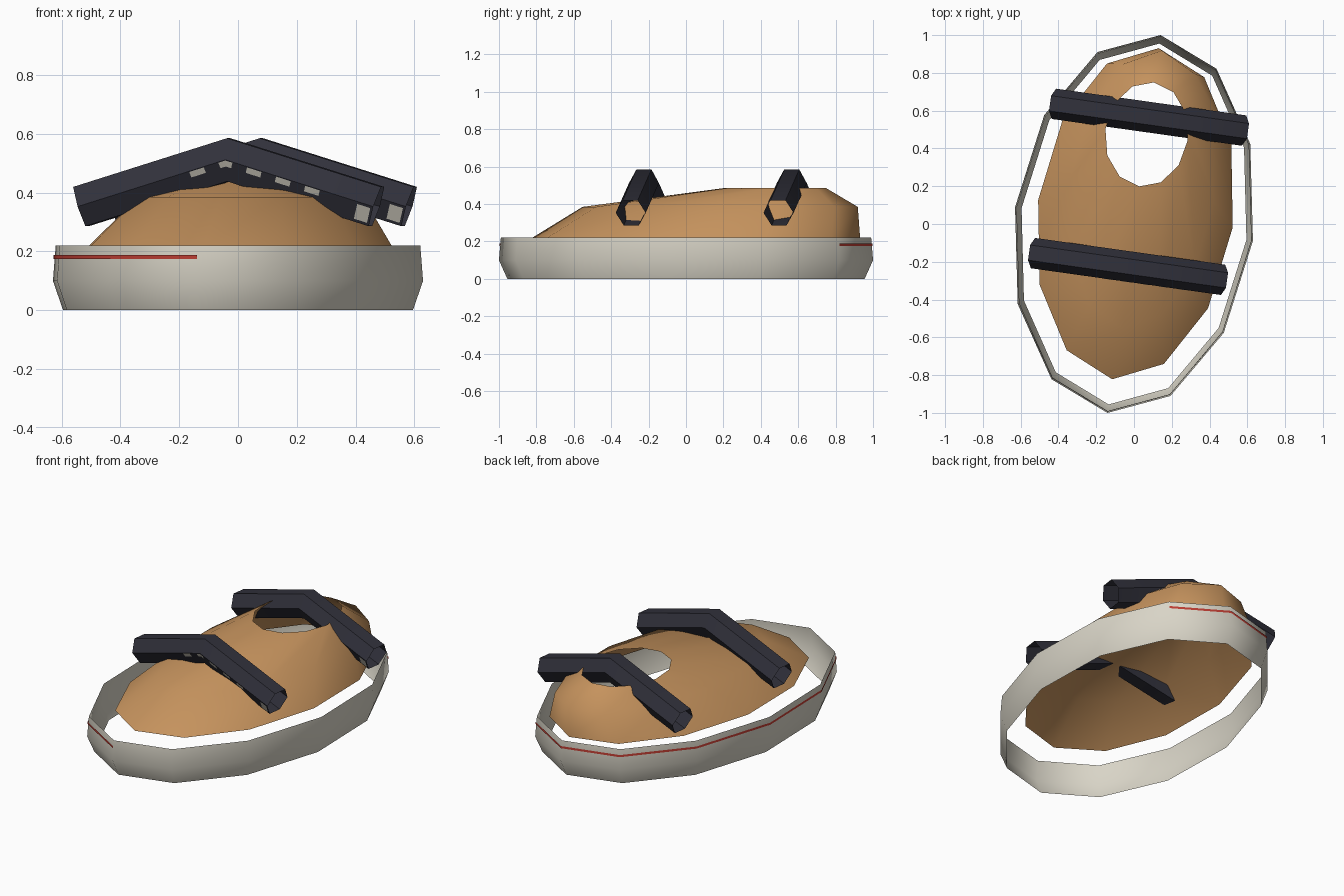
import bpy, math

if "Cube" in bpy.data.objects:
    bpy.data.objects.remove(bpy.data.objects["Cube"])

SIDES = 12
YAW = math.radians(-8)      # the whole shoe is turned slightly on the ground


def material(name, rgb):
    m = bpy.data.materials.new(name)
    m.diffuse_color = (*rgb, 1)
    m.use_nodes = True
    m.node_tree.nodes["Principled BSDF"].inputs["Base Color"].default_value = m.diffuse_color
    return m


cream = material("cream", (0.69, 0.66, 0.57))
tan = material("tan", (0.56, 0.29, 0.11))
black = material("charcoal", (0.03, 0.03, 0.043))
red = material("red", (0.55, 0.05, 0.035))


def turn(x, y, z):
    c, s = math.cos(YAW), math.sin(YAW)
    return (x * c - y * s, x * s + y * c, z)


def make(name, verts, faces, mat, angle):
    me = bpy.data.meshes.new(name)
    me.from_pydata([turn(*v) for v in verts], [], faces)
    me.materials.append(mat)
    ob = bpy.data.objects.new(name, me)
    bpy.context.collection.objects.link(ob)
    bpy.ops.object.select_all(action='DESELECT')
    ob.select_set(True)
    bpy.context.view_layer.objects.active = ob
    bpy.ops.object.shade_smooth_by_angle(angle=math.radians(angle))
    return ob


def oval(a, b, z, cx=0, cy=0, first=0, count=SIDES):
    """Points of an oval, counter-clockwise from the heel."""
    out = []
    for i in range(first, first + count):
        t = 2 * math.pi * i / SIDES
        out.append((cx - a * math.sin(t), cy + b * math.cos(t), z))
    return out


def loft(rings, closed=True):
    n = len(rings[0])
    verts = [p for ring in rings for p in ring]
    faces = []
    for r in range(len(rings) - 1):
        for i in range(n if closed else n - 1):
            j = (i + 1) % n
            faces.append((r * n + i, r * n + j, (r + 1) * n + j, (r + 1) * n + i))
    return verts, faces


# Sole: open band, widest near mid height
A, B = 0.636, 1.01
make("sole_band", *loft([oval(A * 0.945, B * 0.955, 0), oval(A, B, 0.1),
                         oval(A * 0.985, B * 0.99, 0.22)]), cream, 50)

# Thin stripe around the left side of the sole
make("sole_stripe", *loft([oval(A * 0.996, B * 0.998, z, first=-1, count=8)
                           for z in (0.175, 0.188)], closed=False), red, 50)

# Upper: open shell rising to the foot opening
make("upper", *loft([oval(0.52, 0.885, 0.22, 0, 0.055),
                     oval(0.385, 0.743, 0.385, 0.018, 0.187),
                     oval(0.22, 0.278, 0.485, 0, 0.479)]), tan, 60)

# Straps: bent six-sided open tubes
R, TILT, APEX, HALF = 0.081, math.radians(17.4), 0.512, 0.508


def on_strap(s, y, z, y0):
    """Point at distance s across the strap, offset (y, z) from its centre line."""
    if abs(s) < 1e-6:
        return (0, y0 + y, APEX + z / math.cos(TILT))
    side = math.copysign(1, s)
    return (s + side * z * math.sin(TILT), y0 + y,
            APEX - abs(s) * math.tan(TILT) + z * math.cos(TILT))


def strap(name, y0):
    hexagon = [(R * math.cos(k * math.pi / 3), R * math.sin(k * math.pi / 3))
               for k in range(6)]
    make(name, *loft([[on_strap(s, y, z, y0) for y, z in hexagon]
                      for s in (-HALF, 0, HALF)]), black, 45)


def marks(name, y0, spans, low, high):
    """Thin patches lying on the lower front face of a strap."""
    verts, faces = [], []
    for s0, s1 in spans:
        n = len(verts)
        for s, f in ((s0, low), (s1, low), (s1, high), (s0, high)):
            y = -R * (1 - 0.5 * f) - 0.002
            verts.append(on_strap(s, y, -R * 0.866 * f - 0.001, y0))
        faces.append((n, n + 1, n + 2, n + 3))
    make(name, verts, faces, cream, 30)


FRONT, REAR = -0.227, 0.571
strap("front_strap", FRONT)
strap("rear_strap", REAR)
stitches = [(c - 0.025, c + 0.025) for c in (-0.1, 0.1, 0.2, 0.3)]
stitches += [(-0.025, 0), (0, 0.025)]
marks("strap_stitches", FRONT, stitches, 0.3, 0.02)
for label, y in (("front", FRONT), ("rear", REAR)):
    marks(label + "_strap_end_patch", y, [(0.455, 0.5)], 0.85, 0.1)
